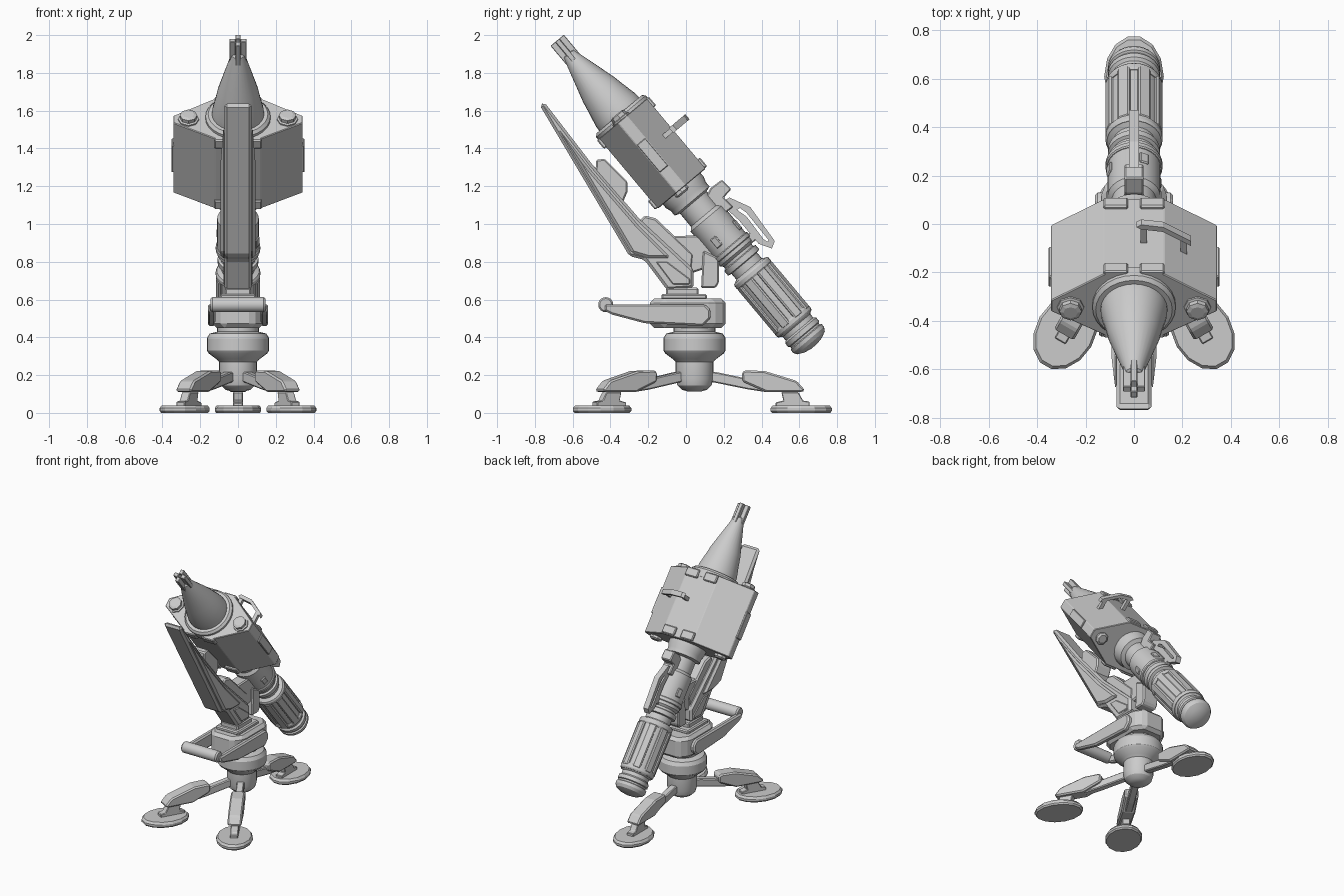
import bpy, bmesh, math
from mathutils import Matrix, Vector

I = Matrix.Identity(4)
# gun frame: local z runs along the barrel to the tip, local y is its upper side
GUN = Matrix.Translation((0, 0, 1.16)) @ Matrix.Rotation(math.radians(40), 4, 'X')
BASE = Matrix.Translation((0, 0.045, 0))


def finish(name, bm, M, bevel=0, smooth=False):
    bmesh.ops.recalc_face_normals(bm, faces=bm.faces)
    me = bpy.data.meshes.new(name)
    bm.to_mesh(me)
    bm.free()
    ob = bpy.data.objects.new(name, me)
    bpy.context.collection.objects.link(ob)
    ob.matrix_world = M
    if bevel:
        mod = ob.modifiers.new("bevel", 'BEVEL')
        mod.width, mod.segments = bevel, 1
    if smooth:
        bpy.ops.object.select_all(action='DESELECT')
        ob.select_set(True)
        bpy.context.view_layer.objects.active = ob
        bpy.ops.object.shade_smooth_by_angle(angle=math.radians(30))
    return ob


def lathe(name, prof, M, seg=28, smooth=True):
    bm = bmesh.new()
    rings = [[bm.verts.new((r * math.cos(2 * math.pi * i / seg), r * math.sin(2 * math.pi * i / seg), h))
              for i in range(seg)] for r, h in prof]
    for a, b in zip(rings, rings[1:]):
        for i in range(seg):
            j = (i + 1) % seg
            bm.faces.new((a[i], a[j], b[j], b[i]))
    bm.faces.new(rings[0])
    bm.faces.new(rings[-1])
    return finish(name, bm, M, smooth=smooth)


def prism(name, pts, a, b, M=I, axis='x', bevel=0):
    bm = bmesh.new()
    place = (lambda p, t: (t, p[0], p[1])) if axis == 'x' else (lambda p, t: (p[0], p[1], t))
    lo = [bm.verts.new(place(p, a)) for p in pts]
    hi = [bm.verts.new(place(p, b)) for p in pts]
    bm.faces.new(lo)
    bm.faces.new(hi)
    for i in range(len(pts)):
        j = (i + 1) % len(pts)
        bm.faces.new((lo[i], lo[j], hi[j], hi[i]))
    return finish(name, bm, M, bevel)


def box(name, c, s, M=I, bevel=0):
    bm = bmesh.new()
    bmesh.ops.create_cube(bm, size=1, matrix=Matrix.Translation(c) @ Matrix.Diagonal((*s, 1)))
    return finish(name, bm, M, bevel)


# tripod legs with oval feet: one to the back, two splayed to the front
for angle in (0, 150, -150):
    L = BASE @ Matrix.Rotation(math.radians(angle), 4, 'Z')
    foot = L @ Matrix.Translation((0, 0.565, 0)) @ Matrix.Diagonal((0.123, 0.167, 1, 1))
    lathe("foot_pad", [(0.94, 0), (1, 0.01), (1, 0.025), (0.92, 0.04)], foot, 14, False)
    prism("leg_strut", [(0.06, 0.17), (0.06, 0.22), (0.12, 0.215), (0.38, 0.16), (0.38, 0.11), (0.28, 0.125)],
          -0.025, 0.025, L, bevel=0.006)
    prism("leg_shell", [(0.255, 0.165), (0.25, 0.215), (0.27, 0.225), (0.37, 0.222), (0.54, 0.17),
                        (0.585, 0.12), (0.57, 0.11), (0.38, 0.11)], -0.047, 0.047, L, bevel=0.014)
    prism("leg_ankle", [(0.46, 0.11), (0.55, 0.11), (0.575, 0.065), (0.61, 0.06), (0.61, 0.035),
                        (0.43, 0.035), (0.43, 0.055), (0.47, 0.065)], -0.026, 0.026, L, bevel=0.004)

# round base hub
lathe("base_hub", [(0.03, 0.112), (0.065, 0.122), (0.09, 0.145), (0.1, 0.18), (0.1, 0.27), (0.115, 0.285),
                   (0.155, 0.315), (0.165, 0.33), (0.165, 0.395), (0.15, 0.42), (0.11, 0.43), (0.11, 0.47)], BASE)

# turntable
prism("turntable", [(-0.08, -0.19), (0.08, -0.19), (0.135, -0.12), (0.135, 0.14), (0.08, 0.21),
                    (-0.08, 0.21), (-0.135, 0.14), (-0.135, -0.12)], 0.45, 0.605, axis='z', bevel=0.022)
box("turntable_step", (0, -0.01, 0.615), (0.19, 0.24, 0.03), bevel=0.008)
box("swivel_plate", (0, -0.02, 0.64), (0.14, 0.17, 0.045), bevel=0.008)

# front carrying bar on two side arms
for s in (-1, 1):
    prism("side_arm", [(-0.43, 0.575), (0.1, 0.575), (0.13, 0.545), (0.13, 0.5), (0.09, 0.46),
                       (-0.22, 0.475), (-0.39, 0.52), (-0.43, 0.54)], s * 0.12, s * 0.16, bevel=0.01)
BAR = Matrix.Translation((-0.145, -0.425, 0.573)) @ Matrix.Rotation(math.pi / 2, 4, 'Y')
lathe("carrying_bar", [(0.032, 0), (0.04, 0.01), (0.04, 0.28), (0.032, 0.29)], BAR, 18)

# long front blade holding the gun
prism("blade_body", [(-0.775, 1.63), (-0.75, 1.645), (-0.5, 1.32), (-0.24, 1.02), (0.04, 0.76),
                     (0.04, 0.66), (-0.1, 0.65), (-0.22, 0.81), (-0.3, 0.83)], -0.072, 0.072, bevel=0.02)
for s in (-1, 1):
    prism("blade_side_panel", [(-0.68, 1.51), (-0.5, 1.28), (-0.25, 0.99), (-0.08, 0.82), (-0.2, 0.82),
                               (-0.285, 0.845)], s * 0.06, s * 0.092, bevel=0.014)
    prism("blade_foot_panel", [(-0.16, 0.8), (-0.1, 0.8), (0.02, 0.71), (0.02, 0.68), (-0.07, 0.68)],
          s * 0.06, s * 0.078, bevel=0.005)
prism("blade_rear_pad", [(-0.48, 1.27), (-0.475, 1.34), (-0.43, 1.345), (-0.31, 1.225), (-0.31, 1.17), (-0.34, 1.1)],
      -0.06, 0.06, bevel=0.008)
prism("blade_rear_rail", [(-0.26, 1.0), (-0.22, 1.045), (-0.16, 1.03), (0.04, 0.84), (0.03, 0.74)],
      -0.05, 0.05, bevel=0.01)
prism("gun_mount", [(-0.08, 0.935), (0.06, 0.94), (0.15, 0.86), (0.15, 0.78), (0.03, 0.74), (-0.04, 0.8)],
      -0.045, 0.045, bevel=0.008)
prism("mount_clamp", [(0.08, 0.66), (0.155, 0.66), (0.175, 0.69), (0.175, 0.82), (0.09, 0.86)],
      -0.06, 0.06, bevel=0.008)

# nose cone with prongs
lathe("nose_cone", [(0.172, 0.48), (0.172, 0.535), (0.158, 0.55), (0.138, 0.55), (0.136, 0.58), (0.118, 0.66),
                    (0.106, 0.72), (0.045, 0.93), (0.036, 0.965), (0.028, 0.97)], GUN)
for k in range(4):
    R = GUN @ Matrix.Rotation(k * math.pi / 2, 4, 'Z')
    box("nose_prong", (0, 0.029, 0.992), (0.028, 0.034, 0.138), R, 0.003)

# hexagonal housing
hexa = [(0.125, 0.165), (0.342, 0.025), (0.342, -0.035), (0.12, -0.165)]
prism("housing", hexa + [(-x, y) for x, y in reversed(hexa)], 0.035, 0.52, GUN, 'z', 0.004)
for s in (-1, 1):
    box("housing_side_plate", (s * 0.335, -0.005, 0.27), (0.034, 0.06, 0.19), GUN, 0.004)
    bolt = GUN @ Matrix.Translation((s * 0.262, -0.01, 0))
    lathe("housing_bolt", [(0.056, 0.51), (0.056, 0.528), (0.046, 0.532), (0.046, 0.552), (0.03, 0.558)],
          bolt, 8, False)
    lathe("rear_bolt", [(0.04, 0.04), (0.045, 0.02), (0.03, 0.01)], bolt, 8, False)
    for u in (0.07, 0.49):
        for v in (-1, 1):
            box("edge_clip", (s * 0.075, v * 0.165, u), (0.1, 0.03, 0.06), GUN, 0.006)

# handle on the housing
prism("top_handle", [(0.01, 0.255), (0.03, 0.268), (0.12, 0.255), (0.235, 0.18), (0.235, 0.155), (0.12, 0.23),
                     (0.03, 0.243)], 0.29, 0.325, GUN, 'z')
box("handle_post", (0.04, 0.2, 0.307), (0.026, 0.11, 0.026), GUN)
box("handle_post", (0.205, 0.14, 0.307), (0.026, 0.09, 0.026), GUN)

# barrel with grooves and rounded tail
lathe("barrel", [(0.13, 0.05), (0.13, 0.01), (0.12, -0.02), (0.12, -0.05), (0.092, -0.06), (0.092, -0.15),
                 (0.11, -0.17), (0.11, -0.41), (0.095, -0.425), (0.095, -0.44), (0.108, -0.445), (0.108, -0.475),
                 (0.088, -0.48), (0.088, -0.52), (0.108, -0.53), (0.108, -0.9), (0.095, -0.91), (0.095, -0.935),
                 (0.107, -0.945), (0.107, -0.97), (0.098, -0.975), (0.098, -0.985), (0.107, -0.99),
                 (0.107, -1.01), (0.095, -1.03), (0.06, -1.047), (0.02, -1.055)], GUN)
for k in range(8):
    R = GUN @ Matrix.Rotation((k + 0.5) * math.pi / 4, 4, 'Z')
    box("grip_rib", (0, 0.106, -0.72), (0.054, 0.026, 0.32), R, 0.007)
    if k % 2:
        box("barrel_stud", (0, 0.106, -0.3), (0.04, 0.02, 0.06), R, 0.005)
for u in (-0.55, -0.88):
    lathe("grip_band", [(0.112, u - 0.02), (0.118, u - 0.01), (0.118, u + 0.01), (0.112, u + 0.02)], GUN)
lathe("barrel_ring", [(0.113, -0.39), (0.118, -0.385), (0.118, -0.365), (0.113, -0.36)], GUN)

# open rear grip above the barrel, made from a bracket and a loop
prism("grip_bracket", [(0.1, 1.13), (0.13, 1.19), (0.19, 1.235), (0.24, 1.185), (0.2, 1.14), (0.25, 1.09),
                       (0.21, 1.06), (0.15, 1.08)], -0.04, 0.04, bevel=0.006)
outer = [(0.18, 1.11), (0.23, 1.14), (0.34, 1.09), (0.47, 0.91), (0.455, 0.87), (0.385, 0.895), (0.28, 1.02)]
inner = [(0.27, 1.075), (0.285, 1.085), (0.32, 1.06), (0.437, 0.915), (0.432, 0.905), (0.41, 0.92), (0.32, 1.04)]
for i in range(len(outer)):
    j = (i + 1) % len(outer)
    prism("grip_loop", [outer[i], outer[j], inner[j], inner[i]], -0.02, 0.02)
box("grip_strut", (0, 0.115, -0.4), (0.036, 0.08, 0.05), GUN, 0.005)
